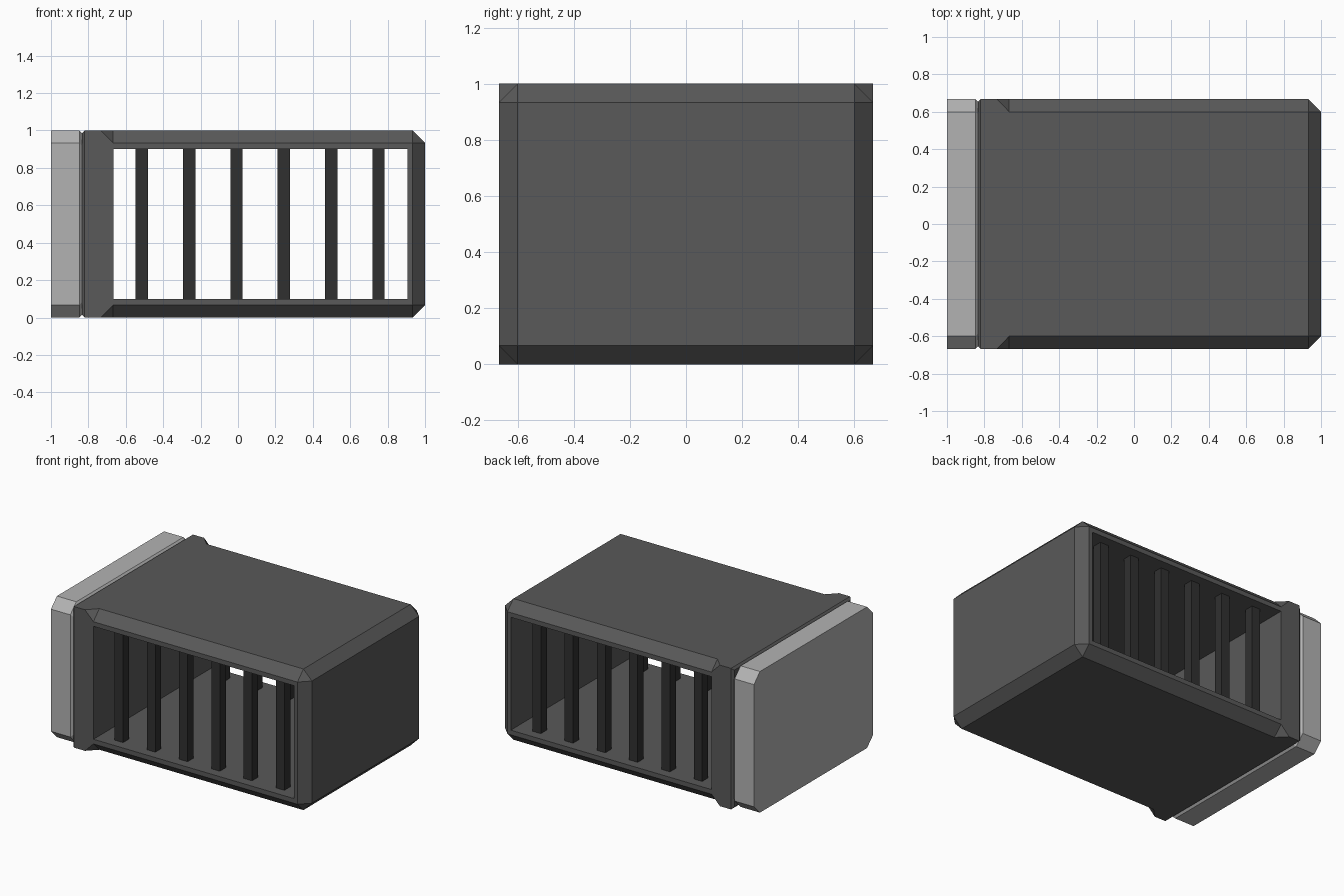
import bpy, bmesh

if "Cube" in bpy.data.objects:
    bpy.data.objects.remove(bpy.data.objects["Cube"])

HY, H, C = 0.667, 1.0, 0.067   # half depth, height, chamfer


def material(name, v):
    m = bpy.data.materials.new(name)
    m.diffuse_color = (v, v, v, 1)
    m.use_nodes = True
    m.node_tree.nodes["Principled BSDF"].inputs["Base Color"].default_value = m.diffuse_color
    return m


dark = material("dark_grey", 0.10)
light = material("light_grey", 0.45)
black = material("bar_grey", 0.03)


def finish(name, bm, mat):
    bmesh.ops.remove_doubles(bm, verts=bm.verts, dist=1e-5)
    bmesh.ops.dissolve_degenerate(bm, edges=bm.edges, dist=1e-5)
    bmesh.ops.recalc_face_normals(bm, faces=bm.faces)
    me = bpy.data.meshes.new(name)
    bm.to_mesh(me)
    bm.free()
    ob = bpy.data.objects.new(name, me)
    bpy.context.collection.objects.link(ob)
    if mat:
        me.materials.append(mat)
    return ob


def ring(bm, x, inset, c):
    """Rectangle across x, shrunk by inset, corners cut by c."""
    y, z = HY - inset, H / 2 - inset
    pts = [(y, z - c), (y - c, z), (-y + c, z), (-y, z - c),
           (-y, -z + c), (-y + c, -z), (y - c, -z), (y, -z + c)]
    return [bm.verts.new((x, a, b + H / 2)) for a, b in pts]


def loft(name, sections, mat):
    bm = bmesh.new()
    rings = [ring(bm, *s) for s in sections]
    for a, b in zip(rings, rings[1:]):
        for i in range(8):
            j = (i + 1) % 8
            bm.faces.new((a[i], a[j], b[j], b[i]))
    bm.faces.new(rings[0])
    bm.faces.new(rings[-1])
    return finish(name, bm, mat)


def box(name, lo, hi, mat=None):
    bm = bmesh.new()
    bmesh.ops.create_cube(bm, size=1)
    for v in bm.verts:
        v.co = [(a + b) / 2 + c * (b - a) for a, b, c in zip(lo, hi, v.co)]
    return finish(name, bm, mat)


# end cap: light block with cut corners and a bevelled rear lip
loft("end_cap", [(-1, 0, C), (-0.848, 0, C), (-0.833, 0.015, C)], light)

# main housing: square collar, chamfered body, bevelled far end
housing = loft("housing", [(-0.835, 0.015, 0), (-0.82, 0, 0), (-0.733, 0, 0),
                           (-0.667, 0, C), (0.933, 0, C), (1, C, 0)], dark)

# opening straight through from front to back
cutter = box("opening_cutter", (-0.666, -1, 0.1), (0.907, 1, 0.9))
cutter.hide_render = True
mod = housing.modifiers.new("opening", 'BOOLEAN')
mod.operation = 'DIFFERENCE'
mod.solver = 'EXACT'
mod.object = cutter
bpy.context.view_layer.objects.active = housing
bpy.ops.object.modifier_apply(modifier=mod.name)
bpy.data.objects.remove(cutter)

# rows of upright bars just inside both openings
for side, s in (("front", -1), ("back", 1)):
    for i in range(6):
        x, y = -0.514 + i * 0.253, s * 0.567
        box(f"{side}_bar_{i + 1}", (x - 0.033, y - 0.033, 0.099),
            (x + 0.033, y + 0.033, 0.901), black)
